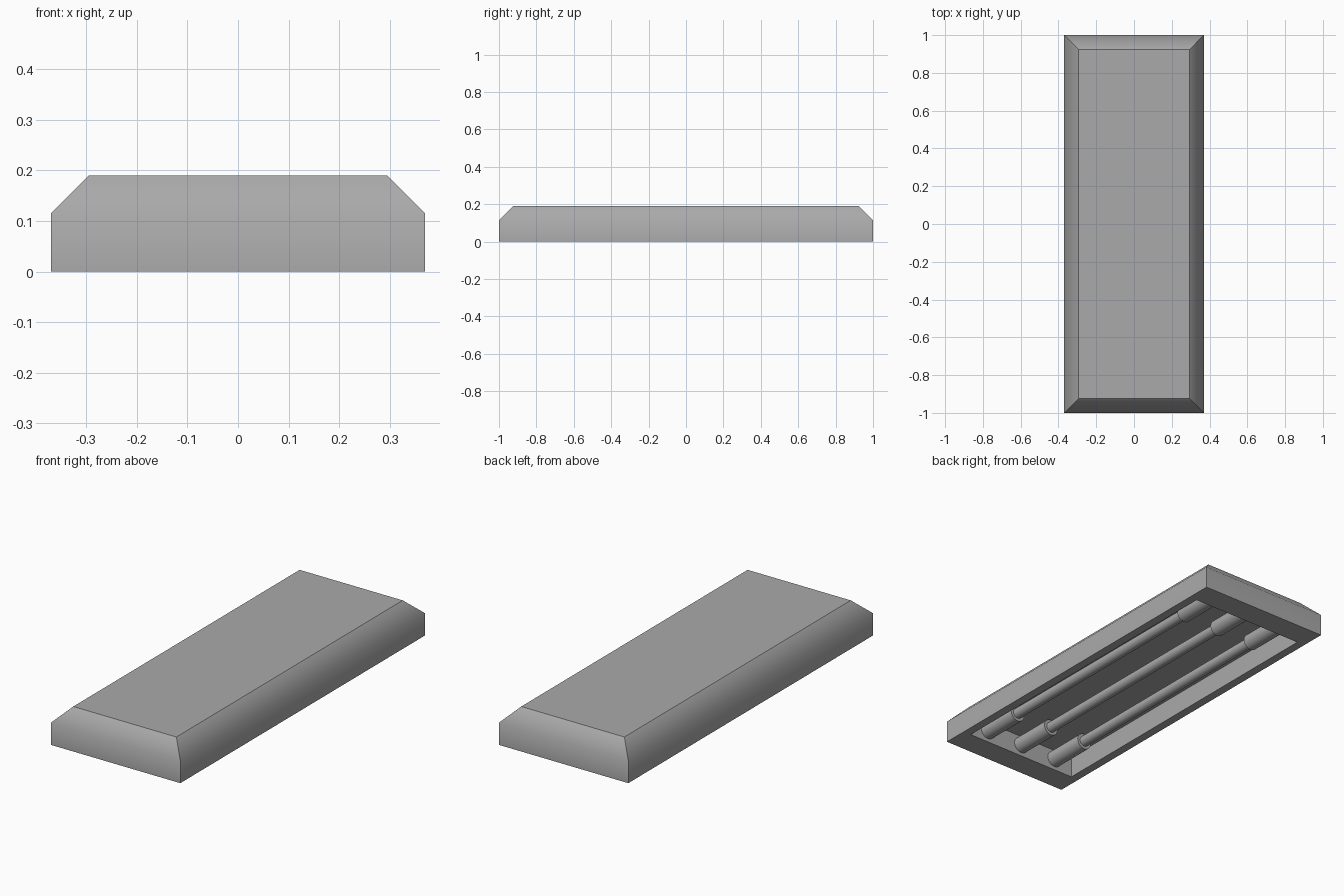
import bpy
import bmesh
import math

cube = bpy.data.objects.get("Cube")
if cube:
    bpy.data.objects.remove(cube, do_unlink=True)

# Single painted-metal grey
grey = bpy.data.materials.new("mid_grey")
grey.use_nodes = True
colour = (0.4, 0.4, 0.4, 1.0)
grey.diffuse_color = colour
grey.node_tree.nodes["Principled BSDF"].inputs["Base Color"].default_value = colour


def finish(name, bm):
    """Turn a bmesh into a smooth shaded grey object."""
    bmesh.ops.recalc_face_normals(bm, faces=bm.faces)
    for face in bm.faces:
        face.smooth = True
    mesh = bpy.data.meshes.new(name)
    bm.to_mesh(mesh)
    bm.free()
    mesh.materials.append(grey)
    obj = bpy.data.objects.new(name, mesh)
    bpy.context.collection.objects.link(obj)
    return obj


def bridge(bm, rings):
    """Join successive vertex rings with quads and cap both ends."""
    for low, high in zip(rings, rings[1:]):
        count = len(low)
        for i in range(count):
            j = (i + 1) % count
            bm.faces.new((low[i], low[j], high[j], high[i]))
    bm.faces.new(rings[0])
    bm.faces.new(rings[-1])


# Housing: recess ceiling, rim, outer wall and chamfered top
bm = bmesh.new()
levels = [
    (0.325, 0.87, 0.11),
    (0.325, 0.87, 0.0),
    (0.37, 1.0, 0.0),
    (0.37, 1.0, 0.115),
    (0.295, 0.925, 0.19),
]
rings = [
    [bm.verts.new((sx * hx, sy * hy, z)) for sx, sy in ((-1, -1), (1, -1), (1, 1), (-1, 1))]
    for hx, hy, z in levels
]
bridge(bm, rings)
# Only the bend between wall and chamfer is soft
for edge in bm.edges:
    edge.smooth = all(v in rings[3] for v in edge.verts)
finish("housing", bm)


# Tubes with a thicker socket at each end
TUBE_Z, SIDES = 0.06, 24
profile = [(-0.87, 0.042), (-0.64, 0.042), (-0.64, 0.027),
           (0.64, 0.027), (0.64, 0.042), (0.87, 0.042)]


def lamp_tube(name, x):
    bm = bmesh.new()
    rings = []
    for y, radius in profile:
        ring = []
        for i in range(SIDES):
            a = math.tau * i / SIDES
            ring.append(bm.verts.new((x + radius * math.cos(a), y, TUBE_Z + radius * math.sin(a))))
        rings.append(ring)
    bridge(bm, rings)
    # Circular rims stay sharp
    for edge in bm.edges:
        edge.smooth = abs(edge.verts[0].co.y - edge.verts[1].co.y) > 0.01
    finish(name, bm)


for name, x in (("right_tube", -0.215), ("middle_tube", 0.0), ("left_tube", 0.215)):
    lamp_tube(name, x)
